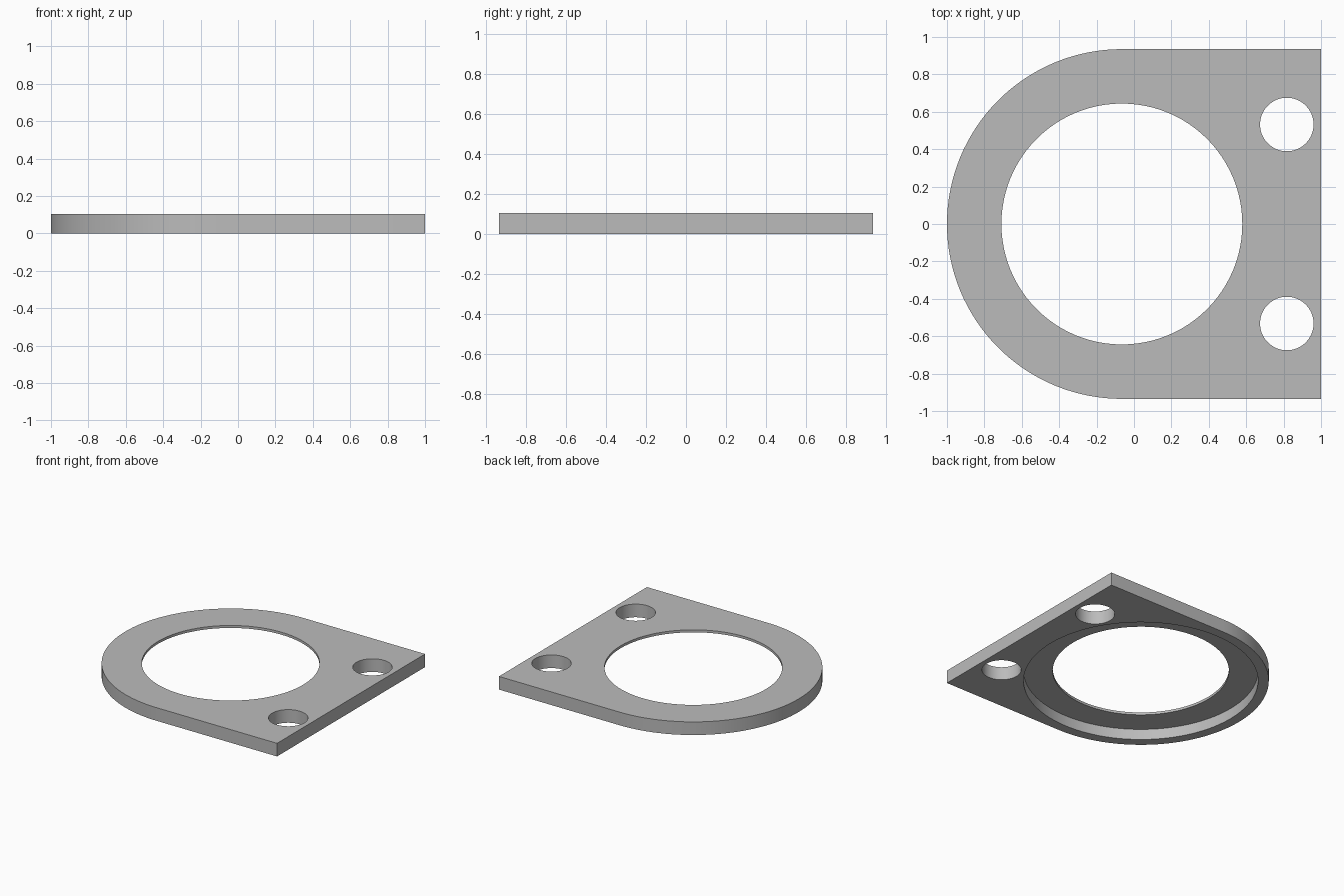
import bpy
import bmesh
from math import cos, sin, pi

THICK = 0.105        # plate thickness
LIP = 0.02           # thin lip left above the counterbore
RADIUS = 0.935       # rounded end
CX = -1 + RADIUS     # centre of rounded end and main bore

cube = bpy.data.objects.get("Cube")
if cube:
    bpy.data.objects.remove(cube, do_unlink=True)

grey = bpy.data.materials.new("plain_grey")
grey.use_nodes = True
colour = (0.5, 0.5, 0.5, 1)
grey.diffuse_color = colour
grey.node_tree.nodes["Principled BSDF"].inputs["Base Color"].default_value = colour


def prism(name, outline, z0, z1):
    """Extrude a closed 2D outline from z0 to z1."""
    bm = bmesh.new()
    face = bm.faces.new([bm.verts.new((x, y, z0)) for x, y in outline])
    top = bmesh.ops.extrude_face_region(bm, geom=[face])["geom"]
    verts = [v for v in top if isinstance(v, bmesh.types.BMVert)]
    bmesh.ops.translate(bm, verts=verts, vec=(0, 0, z1 - z0))
    bmesh.ops.recalc_face_normals(bm, faces=bm.faces)
    mesh = bpy.data.meshes.new(name)
    bm.to_mesh(mesh)
    bm.free()
    mesh.materials.append(grey)
    obj = bpy.data.objects.new(name, mesh)
    bpy.context.collection.objects.link(obj)
    return obj


def arc(x, y, r, start, end, steps):
    return [(x + r * cos(start + (end - start) * i / steps),
             y + r * sin(start + (end - start) * i / steps)) for i in range(steps + 1)]


def circle(x, y, r, steps=96):
    return arc(x, y, r, 0, 2 * pi, steps)[:-1]


# Plate: half-round end on the right, square end on the left
outline = arc(CX, 0, RADIUS, pi / 2, 3 * pi / 2, 64) + [(1, -RADIUS), (1, RADIUS)]
plate = prism("flange_plate", outline, 0, THICK)

# Main bore, counterbore from below, and two bolt holes
cutters = [
    prism("bore_cutter", circle(CX, 0, 0.644), -0.1, 0.2),
    prism("counterbore_cutter", circle(CX, 0, 0.857), -0.1, THICK - LIP),
]
for side in (-1, 1):
    cutters.append(prism("bolt_hole_cutter", circle(0.817, side * 0.532, 0.143, 64), -0.1, 0.2))

bpy.ops.object.select_all(action="DESELECT")
bpy.context.view_layer.objects.active = plate
plate.select_set(True)
for cutter in cutters:
    cutter.hide_render = True
    mod = plate.modifiers.new(cutter.name, "BOOLEAN")
    mod.operation = "DIFFERENCE"
    mod.solver = "EXACT"
    mod.object = cutter
    bpy.ops.object.modifier_apply(modifier=mod.name)
    bpy.data.objects.remove(cutter, do_unlink=True)

bpy.ops.object.shade_smooth_by_angle(angle=pi / 6)
